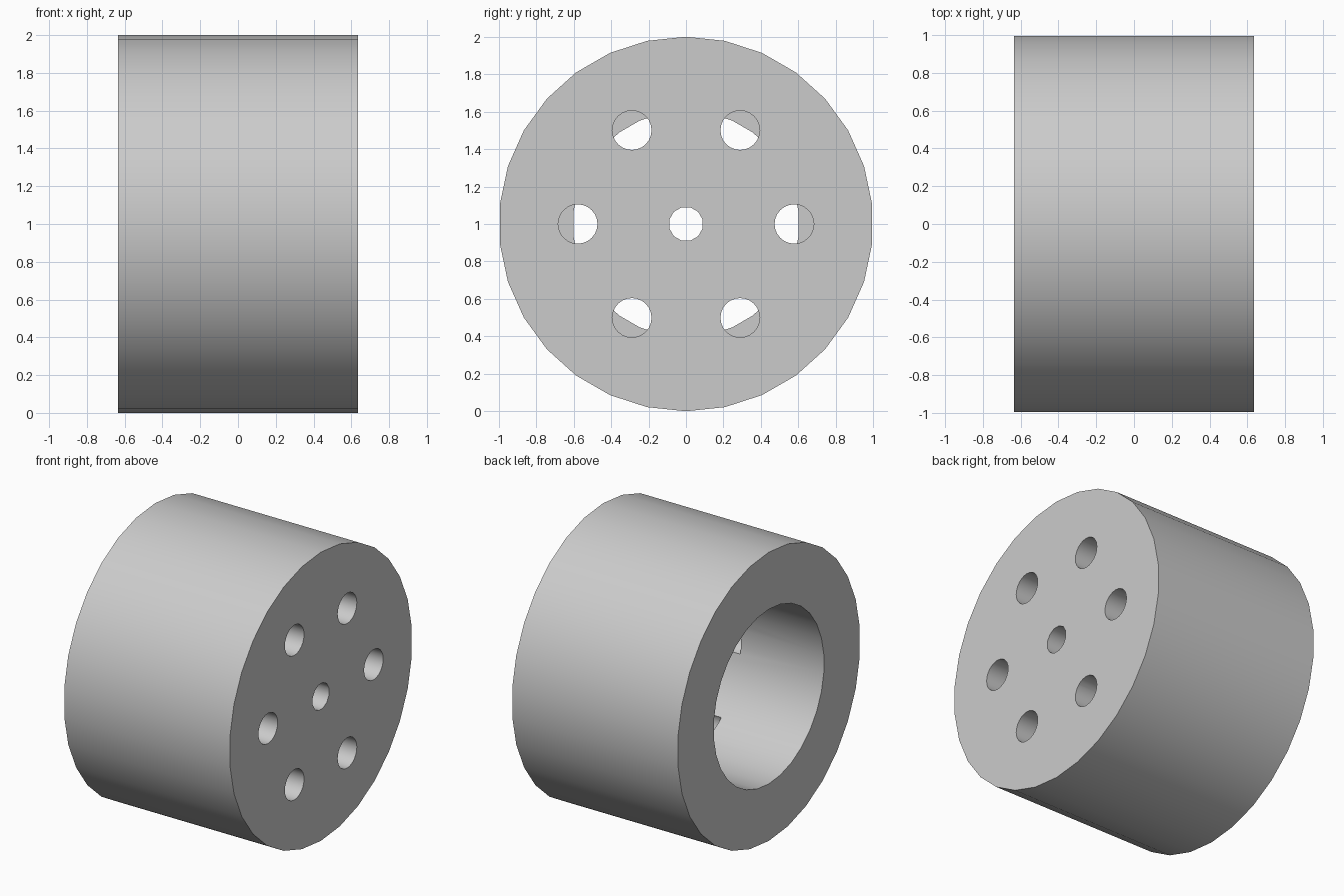
import bpy, bmesh
from math import pi, cos, sin, radians
from mathutils import Matrix

cube = bpy.data.objects.get("Cube")
if cube:
    bpy.data.objects.remove(cube, do_unlink=True)

HALF = 0.635      # half the wheel width
OUTER = 1.0       # outside radius
HUB = 0.81        # joint between tread ring and hub
BORE = 0.605      # open recess on the -x side
PLATE_IN = 0.32   # inner face of the perforated plate
SIDES = 30

grey = bpy.data.materials.new("light_grey")
grey.use_nodes = True
colour = (0.6, 0.6, 0.6, 1)
grey.diffuse_color = colour
grey.node_tree.nodes["Principled BSDF"].inputs["Base Color"].default_value = colour


def rod(name, radius, x0, x1, sides=SIDES, y=0.0, z=0.0, turn=pi / 2):
    """Closed cylinder lying along x, centred on (y, z) above the wheel axis."""
    bm = bmesh.new()
    place = (Matrix.Translation(((x0 + x1) / 2, y, OUTER + z))
             @ Matrix.Rotation(pi / 2, 4, "Y") @ Matrix.Rotation(turn, 4, "Z"))
    bmesh.ops.create_cone(bm, cap_ends=True, segments=sides, radius1=radius,
                          radius2=radius, depth=x1 - x0, matrix=place)
    mesh = bpy.data.meshes.new(name)
    bm.to_mesh(mesh)
    bm.free()
    mesh.materials.append(grey)
    obj = bpy.data.objects.new(name, mesh)
    bpy.context.collection.objects.link(obj)
    return obj


def activate(obj):
    bpy.ops.object.select_all(action="DESELECT")
    obj.select_set(True)
    bpy.context.view_layer.objects.active = obj


def cut(obj, cutter):
    """Subtract the cutter and discard it."""
    activate(obj)
    mod = obj.modifiers.new("cut", "BOOLEAN")
    mod.operation = "DIFFERENCE"
    mod.solver = "EXACT"
    mod.object = cutter
    bpy.ops.object.modifier_apply(modifier=mod.name)
    bpy.data.objects.remove(cutter, do_unlink=True)


# Tread ring
tread = rod("tread_ring", OUTER, -HALF, HALF)
cut(tread, rod("tread_cutter", HUB, -1, 1))

# Hub: recess open at one end, perforated plate at the other
hub = rod("hub", HUB, -HALF, HALF)
cut(hub, rod("bore_cutter", BORE, -1, PLATE_IN))
cut(hub, rod("axle_cutter", 0.092, 0, 1, sides=12, turn=pi / 12))

# Ring of six holes that also groove the recess wall
for i in range(6):
    a = i * pi / 3
    cut(hub, rod("hole_cutter", 0.105, 0, 1, sides=24,
                 y=0.578 * cos(a), z=0.578 * sin(a)))

for part in (tread, hub):
    activate(part)
    bpy.ops.object.shade_smooth_by_angle(angle=radians(35))
